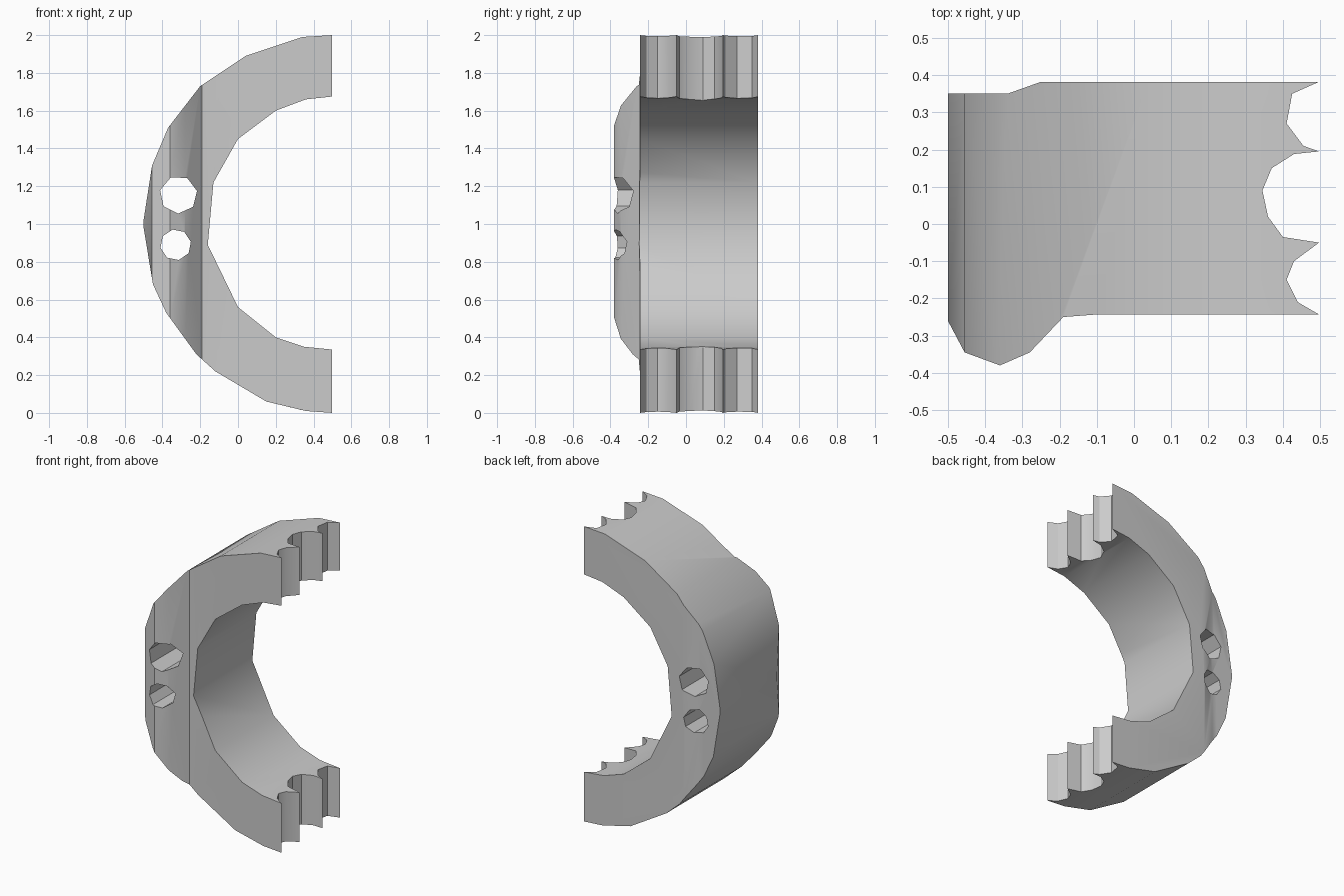
import bpy, bmesh, math
from mathutils import Vector

if "Cube" in bpy.data.objects:
    bpy.data.objects.remove(bpy.data.objects["Cube"])

# Single flat colour
grey = bpy.data.materials.new("light_grey")
grey.use_nodes = True
grey.diffuse_color = (0.6, 0.6, 0.6, 1)
grey.node_tree.nodes["Principled BSDF"].inputs["Base Color"].default_value = (0.6, 0.6, 0.6, 1)


def prism(name, points, direction):
    """Extrude a closed outline of 3D points along a direction."""
    bm = bmesh.new()
    face = bm.faces.new([bm.verts.new(p) for p in points])
    ext = bmesh.ops.extrude_face_region(bm, geom=[face])
    moved = [v for v in ext["geom"] if isinstance(v, bmesh.types.BMVert)]
    bmesh.ops.translate(bm, verts=moved, vec=Vector(direction))
    bmesh.ops.recalc_face_normals(bm, faces=bm.faces)
    mesh = bpy.data.meshes.new(name)
    bm.to_mesh(mesh)
    bm.free()
    mesh.materials.append(grey)
    obj = bpy.data.objects.new(name, mesh)
    bpy.context.collection.objects.link(obj)
    return obj


def boolean(target, cutter, operation):
    mod = target.modifiers.new(cutter.name, "BOOLEAN")
    mod.operation = operation
    mod.solver = "EXACT"
    mod.object = cutter
    bpy.context.view_layer.objects.active = target
    bpy.ops.object.modifier_apply(modifier=mod.name)
    bpy.data.objects.remove(cutter)


# C-shaped side outline (x, z): outer arc, then inner arc
outer = [(.6, 2), (.5, 2), (.34, 1.99), (.04, 1.89), (-.2, 1.73), (-.37, 1.51),
         (-.455, 1.31), (-.503, 1), (-.45, .68), (-.38, .53), (-.22, .31),
         (-.12, .22), (.15, .06), (.36, .01), (.5, 0), (.6, 0)]
inner = [(.6, .335), (.5, .335), (.35, .35), (.2, .4), (0, .56), (-.16, .89),
         (-.13, 1.22), (0, 1.45), (.2, 1.6), (.36, 1.66), (.5, 1.675), (.6, 1.675)]
clamp = prism("half_ring_clamp", [(x, -.6, z) for x, z in outer + inner], (0, 1.2, 0))

# Plan outline (x, y): front boss, scalloped ends, stepped back
boss = [(-.5, .35), (-.5, -.26), (-.455, -.345), (-.36, -.38), (-.28, -.345),
        (-.19, -.25), (-.1, -.243)]
scallops = [(.497, -.243), (.44, -.21), (.41, -.15), (.43, -.1), (.497, -.05),
            (.4, -.035), (.36, .02), (.345, .09), (.37, .15), (.43, .188),
            (.497, .195), (.455, .21), (.41, .27), (.425, .35), (.497, .382)]
back = [(-.25, .382), (-.34, .35)]
plan = prism("plan_block", [(x, y, -.2) for x, y in boss + scallops + back], (0, 0, 2.4))
boolean(clamp, plan, "INTERSECT")

# Two bolt holes through the boss
for name, x, z, radius, sides in (("upper_hole", -.315, 1.155, .1, 7),
                                  ("lower_hole", -.33, .89, .082, 8)):
    ring = [(x + radius * math.cos(math.tau * i / sides + .2), -.7,
             z + radius * math.sin(math.tau * i / sides + .2)) for i in range(sides)]
    boolean(clamp, prism(name, ring, (0, 1.4, 0)), "DIFFERENCE")

# Smooth the curved walls, keep corners sharp
bpy.ops.object.select_all(action="DESELECT")
clamp.select_set(True)
bpy.context.view_layer.objects.active = clamp
bpy.ops.object.shade_smooth_by_angle(angle=math.radians(32))
